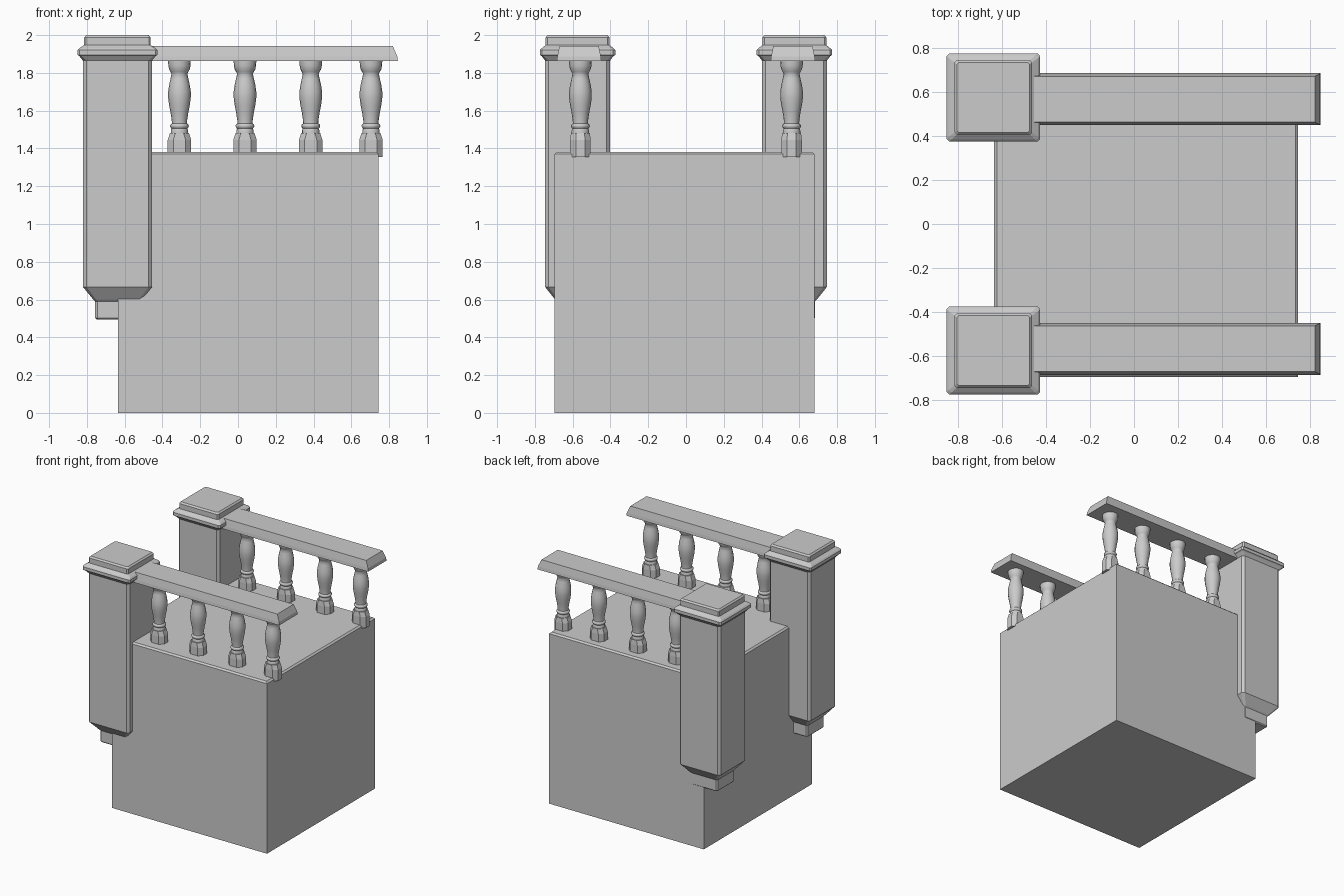
import bpy
import math

if "Cube" in bpy.data.objects:
    bpy.data.objects.remove(bpy.data.objects["Cube"])


def make_object(name, verts, faces, smooth=False):
    mesh = bpy.data.meshes.new(name)
    mesh.from_pydata(verts, [], faces)
    mesh.update()
    obj = bpy.data.objects.new(name, mesh)
    bpy.context.collection.objects.link(obj)
    if smooth:
        bpy.ops.object.select_all(action='DESELECT')
        bpy.context.view_layer.objects.active = obj
        obj.select_set(True)
        bpy.ops.object.shade_smooth_by_angle(angle=math.radians(40))
    return obj


def loft(name, rings, smooth=False):
    """Skin equal-length rings from bottom to top and cap both ends."""
    n = len(rings[0])
    verts = [p for ring in rings for p in ring]
    faces = [(i * n + j, i * n + (j + 1) % n, (i + 1) * n + (j + 1) % n, (i + 1) * n + j)
             for i in range(len(rings) - 1) for j in range(n)]
    faces.append(tuple(reversed(range(n))))
    faces.append(tuple(range(len(verts) - n, len(verts))))
    return make_object(name, verts, faces, smooth)


def chamfered_rect(cx, cy, hx, hy, c, z):
    pts = [(hx, -hy + c), (hx, hy - c), (hx - c, hy), (-hx + c, hy),
           (-hx, hy - c), (-hx, -hy + c), (-hx + c, -hy), (hx - c, -hy)]
    return [(cx + x, cy + y, z) for x, y in pts]


def rect(x0, x1, y0, y1, z):
    return [(x0, y0, z), (x1, y0, z), (x1, y1, z), (x0, y1, z)]


# Plinth block with a fine chamfer around its top
loft("base_block", [rect(-0.635, 0.745, -0.695, 0.68, 0),
                    rect(-0.635, 0.745, -0.695, 0.68, 1.37),
                    rect(-0.622, 0.732, -0.682, 0.667, 1.382)])

# Post outline: height, half width x, half depth y, corner chamfer
POST = [(0.495, 0.110, 0.101, 0.012), (0.503, 0.118, 0.109, 0.012),
        (0.590, 0.118, 0.109, 0.012), (0.600, 0.128, 0.119, 0.014),
        (0.667, 0.183, 0.172, 0.018), (1.865, 0.183, 0.172, 0.018)]
CAP = [(1.865, 0.183, 0.172, 0.018), (1.890, 0.203, 0.191, 0.012),
       (1.895, 0.212, 0.200, 0.012), (1.920, 0.212, 0.200, 0.012),
       (1.930, 0.203, 0.191, 0.012), (1.947, 0.176, 0.169, 0.010),
       (1.988, 0.176, 0.169, 0.010), (2.000, 0.165, 0.158, 0.008)]
# Turned baluster outline: radius, height
TURNING = [(0.046, 1.478), (0.046, 1.495), (0.042, 1.505), (0.048, 1.512),
           (0.050, 1.519), (0.048, 1.526), (0.040, 1.532), (0.041, 1.55),
           (0.047, 1.59), (0.055, 1.63), (0.060, 1.67), (0.060, 1.70),
           (0.055, 1.735), (0.047, 1.77), (0.042, 1.795), (0.047, 1.805),
           (0.055, 1.82), (0.059, 1.84), (0.060, 1.866)]
SEGMENTS = 16

for side, s in (("front", -1), ("back", 1)):
    # Corner post with tapered foot and moulded cap
    py = s * 0.574
    for part, outline in (("post", POST), ("post_cap", CAP)):
        loft(f"{side}_{part}", [chamfered_rect(-0.638, py, hx, hy, c, z)
                                for z, hx, hy, c in outline])

    # Handrail with sloping shoulders and end
    ry = s * 0.566
    loft(f"{side}_handrail", [rect(-0.5, x1, ry - h, ry + h, z) for z, h, x1 in
                              ((1.863, 0.118, 0.846), (1.888, 0.115, 0.843),
                               (1.942, 0.104, 0.820))])

    # Balusters; the last one overhangs the block edge
    by = s * 0.559
    for i, x in enumerate((-0.31, 0.037, 0.385, 0.704)):
        loft(f"{side}_baluster_base_{i + 1}",
             [chamfered_rect(x, by, hx, hy, c, z) for z, hx, hy, c in
              ((1.355, 0.062, 0.054, 0.030), (1.445, 0.062, 0.054, 0.030),
               (1.482, 0.050, 0.050, 0.028))])
        rings = [[(x + r * math.cos(2 * math.pi * k / SEGMENTS),
                   by + r * math.sin(2 * math.pi * k / SEGMENTS), z)
                  for k in range(SEGMENTS)] for r, z in TURNING]
        loft(f"{side}_baluster_{i + 1}", rings, smooth=True)
